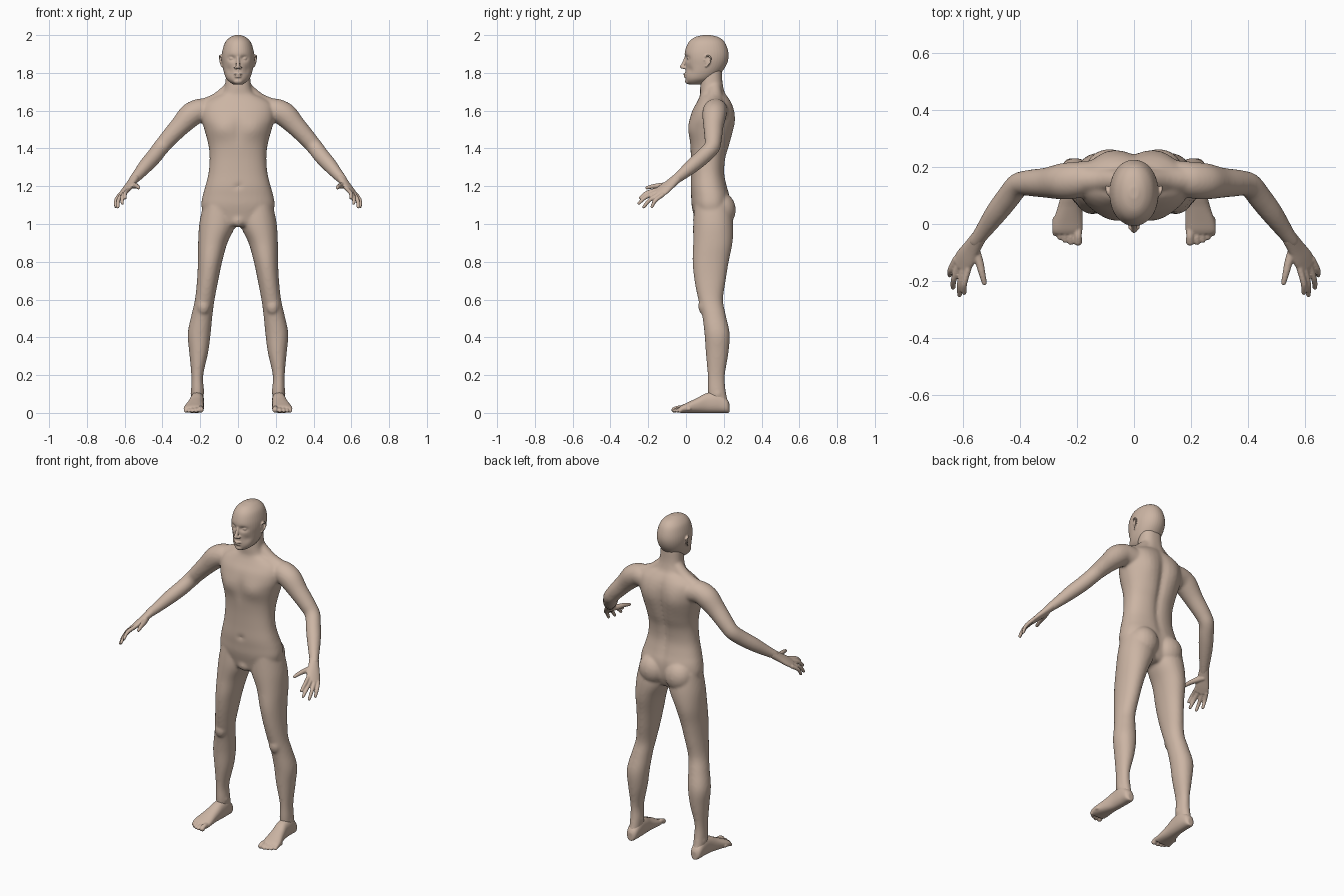
import bpy, bmesh, math
from mathutils import Vector, Matrix

skin = bpy.data.materials.new("skin")
skin.diffuse_color = (0.60, 0.46, 0.37, 1)


def loft(bm, rings, s=1, p=2.0, n=40, sub=5):
    """Smooth skin through rings (centre, u, v); s=-1 mirrors, p is the roundness."""
    fine = []
    for i in range(len(rings) - 1):
        a, b, c, d = (rings[min(max(i + o, 0), len(rings) - 1)] for o in (-1, 0, 1, 2))
        for k in range(sub):
            t = k / sub
            fine.append([(2 * B + (C - A) * t + (2 * A - 5 * B + 4 * C - D) * t * t
                          + (3 * B - A - 3 * C + D) * t ** 3) / 2
                         for A, B, C, D in zip(a, b, c, d)])
    fine.append(rings[-1])
    loops = []
    for c, u, v in fine:
        loop = []
        for j in range(n):
            a = 2 * math.pi * j / n
            ca, sa = math.cos(a), math.sin(a)
            co = (c + u * math.copysign(abs(ca) ** (2 / p), ca)
                  + v * math.copysign(abs(sa) ** (2 / p), sa))
            loop.append(bm.verts.new((co.x * s, co.y, co.z)))
        loops.append(loop)
    for a, b in zip(loops, loops[1:]):
        for j in range(n):
            bm.faces.new((a[j], a[(j + 1) % n], b[(j + 1) % n], b[j]))
    bm.faces.new(loops[0])
    bm.faces.new(loops[-1])


def stack(bm, rows, s=1, p=2.0):
    """Horizontal rings from rows (z, x0, x1, y0, y1)."""
    loft(bm, [(Vector(((x0 + x1) / 2, (y0 + y1) / 2, z)), Vector(((x1 - x0) / 2, 0, 0)),
               Vector((0, (y1 - y0) / 2, 0))) for z, x0, x1, y0, y1 in rows], s, p)


def tube(bm, pts, s=1, ref=(0.3, 0.5, 0.8), n=24):
    """Limb through points (x, y, z, radius[, second radius]) with rounded ends."""
    P = [Vector(q[:3]) for q in pts]
    rings = []
    for i, q in enumerate(pts):
        t = (P[min(i + 1, len(P) - 1)] - P[max(i - 1, 0)]).normalized()
        v = t.cross(Vector(ref)).normalized()
        rings.append((P[i], v.cross(t) * q[3], v * q[-1]))
    loft(bm, rings, s, n=n)
    for q in (pts[0], pts[-1]):
        r = min(q[3], q[-1])
        ball(bm, q[:3], (r, r, r), s)


def ball(bm, c, r, s=1):
    m = Matrix.Translation((c[0] * s, c[1], c[2])) @ Matrix.Diagonal((*r, 1))
    bmesh.ops.create_uvsphere(bm, u_segments=20, v_segments=12, radius=1, matrix=m)


def push(bm, c, r, off):
    """Sculpt a soft bump or dent on both sides of the body."""
    for s in ((1, -1) if c[0] else (1,)):
        for v in bm.verts:
            e = sum(((v.co[i] - c[i] * (s if i == 0 else 1)) / r[i]) ** 2 for i in range(3))
            if e < 9:
                v.co += Vector((off[0] * s, off[1], off[2])) * math.exp(-e)


def finish(name, bm, voxel, smooth):
    bmesh.ops.recalc_face_normals(bm, faces=bm.faces[:])
    me = bpy.data.meshes.new(name)
    bm.to_mesh(me)
    bm.free()
    me.materials.append(skin)
    ob = bpy.data.objects.new(name, me)
    bpy.context.collection.objects.link(ob)
    m = ob.modifiers.new("fuse", 'REMESH')
    m.mode, m.voxel_size, m.use_smooth_shade = 'VOXEL', voxel, True
    m = ob.modifiers.new("soften", 'SMOOTH')
    m.factor, m.iterations = 0.5, smooth


# torso and neck: z, half width, front, back
bm = bmesh.new()
torso = [(.985, .07, .07, .19), (1.0, .13, .052, .21), (1.05, .18, .04, .23), (1.1, .194, .03, .235),
         (1.15, .187, .027, .232), (1.2, .173, .024, .218), (1.27, .156, .026, .205),
         (1.35, .150, .026, .212), (1.42, .157, .022, .232), (1.5, .178, .017, .247),
         (1.55, .192, .019, .252), (1.6, .195, .033, .25), (1.64, .18, .055, .24),
         (1.67, .135, .07, .224), (1.69, .09, .075, .21), (1.72, .072, .075, .2),
         (1.76, .066, .077, .193), (1.82, .062, .08, .19)]
stack(bm, [(z, -w, w, f, b) for z, w, f, b in torso], p=2.3)
push(bm, (0, .25, 1.4), (.025, .08, .24), (0, -.018, 0))       # spine groove
push(bm, (.09, .25, 1.55), (.06, .09, .09), (0, .014, 0))      # shoulder blades
push(bm, (.085, .02, 1.5), (.06, .08, .05), (0, -.012, 0))     # chest
push(bm, (0, .02, 1.5), (.02, .05, .07), (0, .006, 0))         # breastbone
push(bm, (0, .02, 1.2), (.012, .04, .012), (0, .008, 0))       # navel
ball(bm, (0, .065, 1.02), (.04, .028, .035))

# legs: z, inner, outer, front, back
leg = [(1.1, .02, .185, .045, .235), (1.0, .012, .205, .038, .25), (.9, .056, .211, .038, .246),
       (.8, .084, .212, .035, .226), (.7, .105, .217, .045, .21), (.6, .124, .228, .065, .196),
       (.52, .135, .246, .085, .21), (.42, .145, .266, .098, .231), (.32, .158, .258, .105, .225),
       (.2, .184, .247, .115, .206), (.12, .181, .248, .116, .21), (.05, .185, .246, .12, .224)]
arm = [(.14, .165, 1.595, .06), (.2, .155, 1.6, .064), (.25, .15, 1.577, .064),
       (.31, .145, 1.515, .053), (.37, .144, 1.45, .046), (.408, .136, 1.405, .043),
       (.445, .09, 1.357, .042), (.485, .038, 1.312, .039), (.525, -.018, 1.265, .031),
       (.555, -.06, 1.232, .025)]
for s in (1, -1):
    stack(bm, leg, s, 2.1)
    ball(bm, (.086, .188, 1.075), (.085, .076, .09), s)         # buttock
    ball(bm, (.183, .092, .565), (.034, .027, .045), s)         # kneecap
    ball(bm, (.239, .168, .1), (.014, .02, .018), s)            # ankle bones
    ball(bm, (.19, .155, .115), (.013, .02, .018), s)
    tube(bm, [(.03, .15, 1.73, .035), (.11, .155, 1.652, .042), (.21, .155, 1.605, .052)], s)
    tube(bm, arm, s)
finish("body", bm, .0075, 8)

# head: z, half width, front, back
bm = bmesh.new()
skull = [(2.0, .015, .09, .13), (1.988, .043, .045, .175), (1.962, .068, .014, .205),
         (1.92, .082, -.004, .222), (1.88, .086, -.008, .225), (1.84, .082, -.004, .213),
         (1.80, .074, -.004, .185), (1.77, .062, -.003, .15), (1.752, .045, .002, .12),
         (1.738, .025, .018, .09)]
stack(bm, [(z, -w, w, f, b) for z, w, f, b in skull], p=2.1)
push(bm, (.032, .0, 1.876), (.022, .04, .014), (0, .015, 0))    # eye sockets
push(bm, (.05, .01, 1.815), (.02, .04, .02), (0, .008, 0))      # cheek hollows
tube(bm, [(0, .003, 1.89, .008), (0, -.008, 1.86, .009), (0, -.021, 1.832, .011)])
ball(bm, (0, -.005, 1.793), (.023, .010, .005))
ball(bm, (0, -.003, 1.781), (.019, .010, .006))
ball(bm, (0, .013, 1.756), (.026, .018, .016))
for s in (1, -1):
    ball(bm, (.012, -.01, 1.828), (.009, .012, .008), s)        # nostril
    ball(bm, (.032, .015, 1.876), (.015, .009, .008), s)        # eye
    ball(bm, (.082, .113, 1.86), (.008, .014, .026), s)         # ear and its rim
    tube(bm, [(.086, .098, 1.868, .004), (.09, .103, 1.886, .004), (.095, .118, 1.892, .005),
              (.096, .131, 1.878, .005), (.092, .124, 1.852, .005), (.086, .106, 1.834, .005)], s)
finish("head", bm, .0038, 3)

# hands: palm, four fingers and a thumb
side = Vector((.049, .035, -.03)).normalized()
tips = [(.598, -.248, 1.135, -.031), (.614, -.257, 1.105, -.011),
        (.638, -.23, 1.085, .010), (.649, -.184, 1.088, .030)]
for s, label in ((1, "left_hand"), (-1, "right_hand")):
    bm = bmesh.new()
    tube(bm, [(.545, -.046, 1.243, .027, .024), (.57, -.085, 1.21, .033, .02),
              (.592, -.12, 1.182, .040, .017), (.61, -.148, 1.16, .039, .013)], s, side)
    for x, y, z, t in tips:
        tip = Vector((x, y, z))
        base = Vector((.605, -.14, 1.167)) + side * t
        mid = base.lerp(tip, .55) + Vector((.006, -.004, .008))
        tube(bm, [(*base, .0115), (*mid, .0105), (*tip.lerp(base, .07), .0085)], s)
    tube(bm, [(.565, -.08, 1.207, .019), (.545, -.13, 1.203, .015),
              (.535, -.17, 1.2, .012), (.526, -.207, 1.192, .009)], s)
    finish(label, bm, .004, 3)

# feet: y, inner, outer, top of the instep; then toes
foot = [(.23, .2, .23, .05), (.215, .185, .247, .075), (.17, .179, .252, .11), (.11, .18, .256, .105),
        (.06, .182, .268, .08), (.01, .18, .284, .056), (-.02, .181, .288, .042), (-.035, .186, .283, .032)]
toes = [(.197, -.062, .015), (.222, -.064, .0105), (.242, -.057, .010),
        (.26, -.047, .010), (.277, -.033, .010)]
for s, label in ((1, "left_foot"), (-1, "right_foot")):
    bm = bmesh.new()
    loft(bm, [(Vector(((a + b) / 2, y, h / 2)), Vector(((b - a) / 2, 0, 0)), Vector((0, 0, h / 2)))
              for y, a, b, h in foot], s, 2.3)
    for x, y, r in toes:
        tube(bm, [(x, y + .05, .022, r), (x, y + .02, r + .01, r * .9), (x, y, r + .001, r)], s)
    finish(label, bm, .004, 4)
